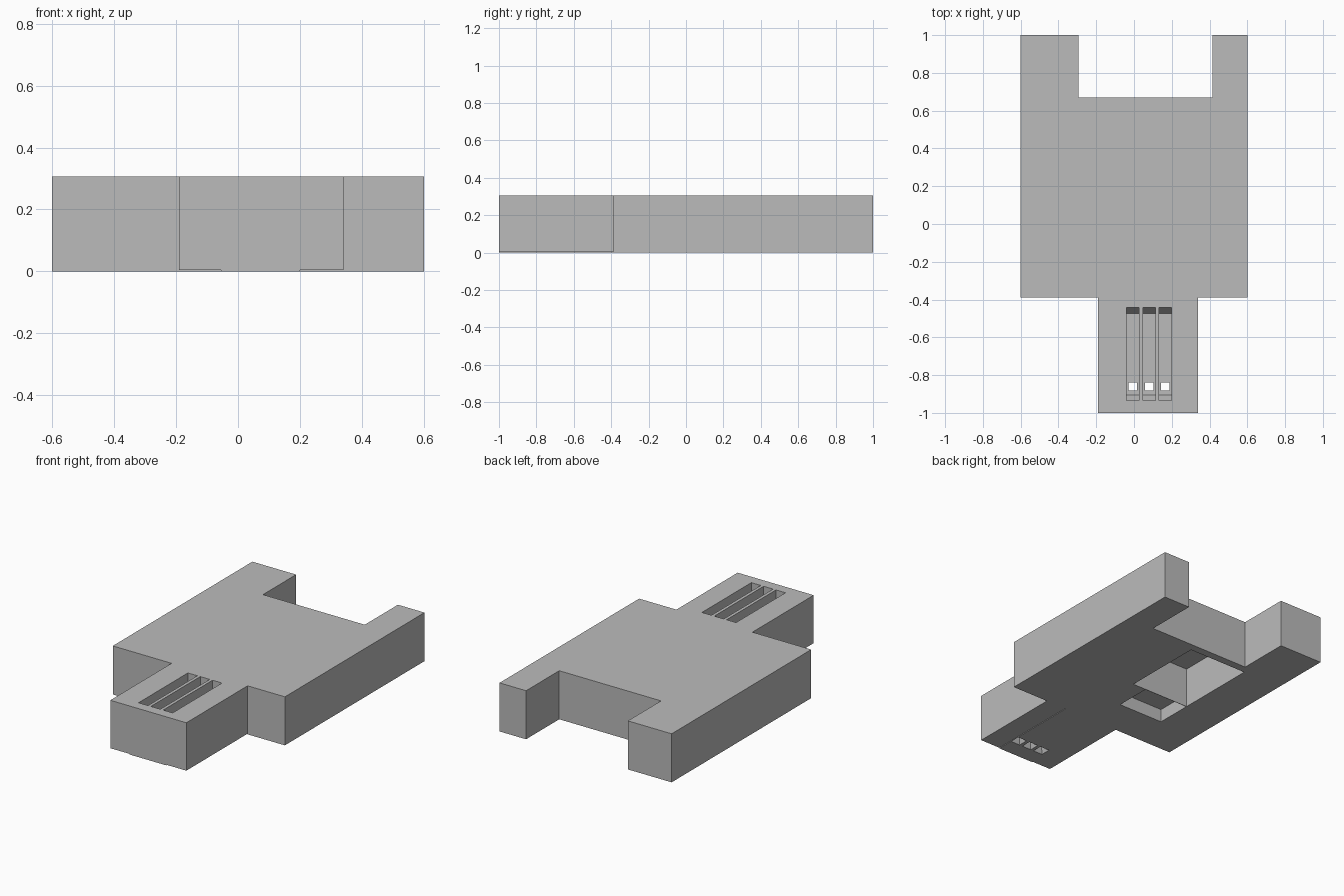
import bpy
import bmesh

cube = bpy.data.objects.get("Cube")
if cube:
    bpy.data.objects.remove(cube, do_unlink=True)

grey = bpy.data.materials.new("plain_grey")
grey.use_nodes = True
grey.diffuse_color = (0.5, 0.5, 0.5, 1)
grey.node_tree.nodes["Principled BSDF"].inputs["Base Color"].default_value = (0.5, 0.5, 0.5, 1)

HEIGHT = 0.306


def make_object(name, bm):
    bmesh.ops.recalc_face_normals(bm, faces=bm.faces)
    mesh = bpy.data.meshes.new(name)
    bm.to_mesh(mesh)
    bm.free()
    mesh.materials.append(grey)
    obj = bpy.data.objects.new(name, mesh)
    bpy.context.collection.objects.link(obj)
    return obj


def frustum(name, bottom, top, z0, z1):
    """Solid between two rectangles, each given as (x0, x1, y0, y1)."""
    bm = bmesh.new()
    rings = []
    for (x0, x1, y0, y1), z in ((bottom, z0), (top, z1)):
        corners = ((x0, y0), (x1, y0), (x1, y1), (x0, y1))
        rings.append([bm.verts.new((x, y, z)) for x, y in corners])
    low, high = rings
    bm.faces.new(low)
    bm.faces.new(high)
    for i in range(4):
        j = (i + 1) % 4
        bm.faces.new((low[i], low[j], high[j], high[i]))
    return make_object(name, bm)


def box(name, rect, z0, z1):
    return frustum(name, rect, rect, z0, z1)


# Housing: stepped outline with a front plug and two rear prongs
outline = [(-0.19, -1), (0.34, -1), (0.34, -0.39), (0.6, -0.39), (0.6, 1), (0.415, 1),
           (0.415, 0.67), (-0.295, 0.67), (-0.295, 1), (-0.6, 1), (-0.6, -0.39), (-0.19, -0.39)]
bm = bmesh.new()
base = bm.faces.new([bm.verts.new((x, y, 0)) for x, y in outline])
extruded = bmesh.ops.extrude_face_region(bm, geom=[base])["geom"]
bmesh.ops.translate(bm, vec=(0, 0, HEIGHT),
                    verts=[v for v in extruded if isinstance(v, bmesh.types.BMVert)])
housing = make_object("housing", bm)

cutters = []

# Underside pockets, with a thin web between them
cutters.append(box("deep_pocket_cutter", (-0.33, 0.08, 0.09, 0.62), -0.1, 0.255))
cutters.append(box("shallow_pocket_cutter", (-0.33, -0.015, -0.145, 0.087), -0.1, 0.083))

# Slight relief under both sides of the plug
for x0, x1 in ((-0.3, -0.055), (0.2, 0.4)):
    cutters.append(box("plug_relief_cutter", (x0, x1, -1.1, -0.39), -0.1, 0.004))

# Contact slots with sloped ends, square pin holes and flared entries
for x in (-0.006, 0.08, 0.166):
    w, h = 0.033, 0.022
    floor, slope_top = 0.1, 0.15
    cutters.append(box("slot_cutter", (x - w, x + w, -0.935, -0.443), slope_top, HEIGHT + 0.1))
    cutters.append(frustum("slot_floor_cutter", (x - w, x + w, -0.905, -0.475),
                           (x - w, x + w, -0.935, -0.443), floor, slope_top + 0.0001))
    cutters.append(box("pin_hole_cutter", (x - h, x + h, -0.882, -0.839), 0.02, 0.2))
    cutters.append(frustum("pin_entry_cutter", (x - 0.036, x + 0.036, -0.896, -0.825),
                           (x - h, x + h, -0.882, -0.839), -0.01, 0.03))

for cutter in cutters:
    mod = housing.modifiers.new(cutter.name, "BOOLEAN")
    mod.operation = "DIFFERENCE"
    mod.solver = "EXACT"
    mod.object = cutter
    cutter.hide_render = True
    cutter.hide_viewport = True

# Bake the cuts and drop the helpers
bpy.context.view_layer.update()
evaluated = housing.evaluated_get(bpy.context.evaluated_depsgraph_get())
cut_mesh = bpy.data.meshes.new_from_object(evaluated)
housing.modifiers.clear()
housing.data = cut_mesh
for cutter in cutters:
    bpy.data.objects.remove(cutter, do_unlink=True)
